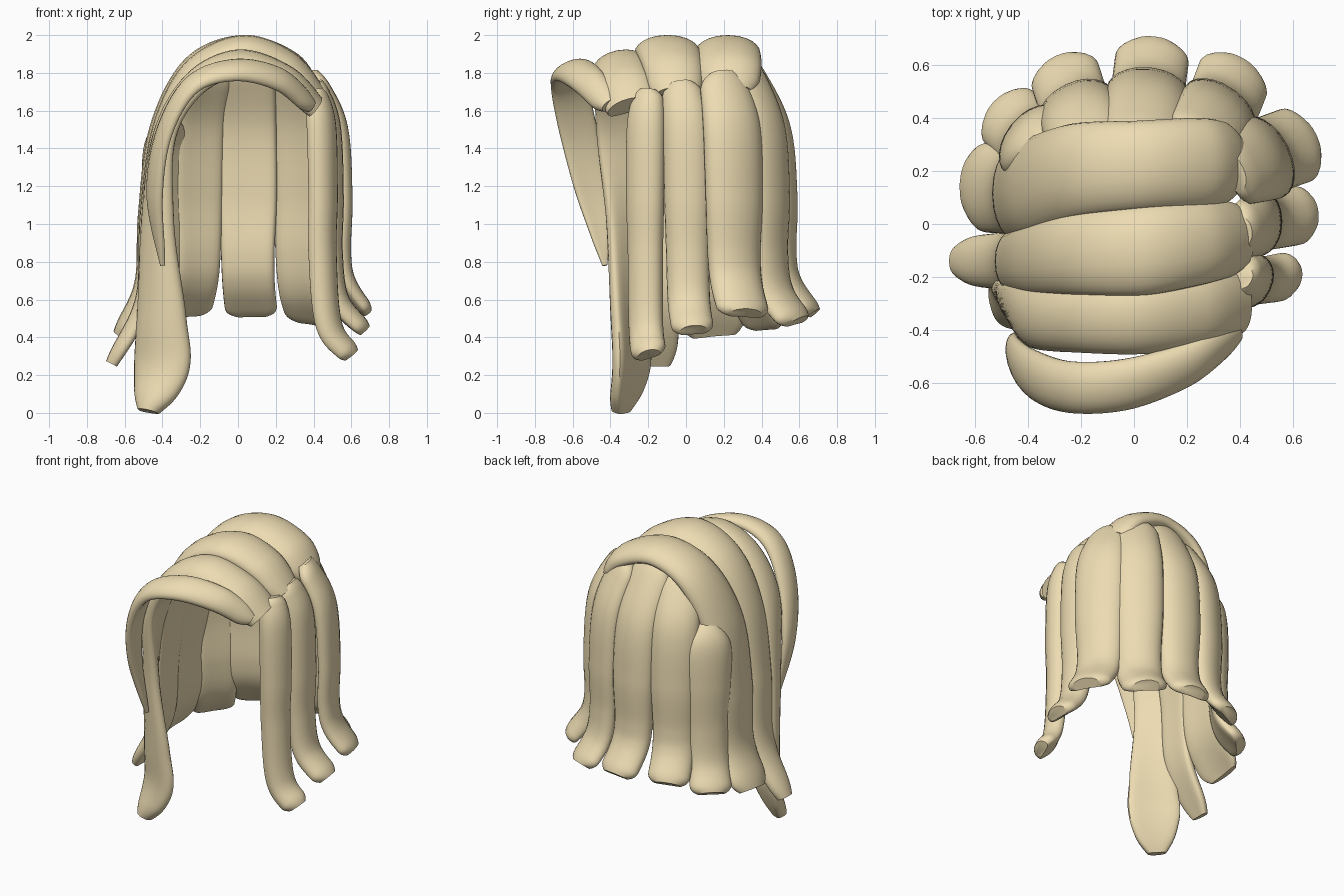
import bpy, bmesh, math
from mathutils import Vector

if "Cube" in bpy.data.objects:
    bpy.data.objects.remove(bpy.data.objects["Cube"])

mat = bpy.data.materials.new("blonde_hair")
mat.diffuse_color = (0.85, 0.72, 0.45, 1)
mat.use_nodes = True
mat.node_tree.nodes["Principled BSDF"].inputs["Base Color"].default_value = mat.diffuse_color
SIDES, STEPS = 24, 12


def spline(vals, t):
    """Catmull-Rom value at t in 0..1 through a list of vectors."""
    n = len(vals) - 1
    i = min(int(t * n), n - 1)
    f = t * n - i
    b, c = vals[i], vals[i + 1]
    a = vals[i - 1] if i > 0 else b * 2 - c
    d = vals[i + 2] if i + 2 <= n else c * 2 - b
    return 0.5 * (b * 2 + (c - a) * f + (a * 2 - b * 5 + c * 4 - d) * f * f
                  + (b * 3 - a - c * 3 + d) * f ** 3)


def lock(name, path, sizes, across, facing=1, arch=0.2, root_round=0.8):
    """Sweep a curved lens section along path; sizes = (half width, half thickness),
    across = width direction per path point, facing = which way the bulge points."""
    pts = [Vector(p) for p in path]
    dims = [Vector((w, h, 0)) for w, h in sizes]
    dirs = [Vector(a) for a in across]
    total = STEPS * (len(pts) - 1)
    bm = bmesh.new()
    rings = []
    for k in range(total + 1):
        t = k / total
        p = spline(pts, t)
        tan = (spline(pts, min(t + .01, 1)) - spline(pts, max(t - .01, 0))).normalized()
        width_dir = spline(dirs, t)
        side = (width_dir - tan * width_dir.dot(tan)).normalized()
        out = tan.cross(side) * facing
        w, h = spline(dims, t)[:2]
        # Round off both ends
        e = max(0, 1 - min(t, 1 - t) / 0.06)
        r = math.sqrt(1 - ((root_round if t < .5 else 0.75) * e) ** 2)
        w, h = w * r, h * (0.4 + 0.6 * r)
        ring = []
        for j in range(SIDES):
            ang = 2 * math.pi * j / SIDES
            c, s = math.cos(ang), math.sin(ang)
            u = math.copysign(abs(c) ** 0.8, c)
            v = math.copysign(abs(s) ** 0.8, s)
            ring.append(bm.verts.new(p + side * w * u + out * (h * v - arch * w * u * u)))
        rings.append(ring)
    for ra, rb in zip(rings, rings[1:]):
        for j in range(SIDES):
            bm.faces.new((ra[j], ra[(j + 1) % SIDES], rb[(j + 1) % SIDES], rb[j]))
    bm.faces.new(rings[0])
    bm.faces.new(rings[-1])
    bmesh.ops.recalc_face_normals(bm, faces=bm.faces)
    me = bpy.data.meshes.new(name)
    bm.to_mesh(me)
    bm.free()
    ob = bpy.data.objects.new(name, me)
    bpy.context.collection.objects.link(ob)
    me.materials.append(mat)
    bpy.context.view_layer.objects.active = ob
    ob.select_set(True)
    bpy.ops.object.shade_smooth_by_angle(angle=math.radians(45))
    ob.select_set(False)


Y = (0, 1, 0)
# Crown locks sweep over the head from right to left, then hang down
lock("crown_lock_back",
     [(.39, .23, 1.71), (.27, .23, 1.86), (.02, .22, 1.94), (-.24, .2, 1.83),
      (-.41, .14, 1.5), (-.48, .12, 1.05), (-.50, .12, .68), (-.63, .15, .42)],
     [(.15, .055), (.17, .06), (.17, .06), (.18, .06), (.19, .06), (.18, .05), (.16, .05), (.18, .04)],
     [Y] * 8, -1, 0.18, 0.6)
lock("crown_lock_middle",
     [(.41, -.05, 1.69), (.26, -.07, 1.86), (.02, -.1, 1.94), (-.24, -.11, 1.81),
      (-.40, -.13, 1.5), (-.47, -.14, 1.05), (-.50, -.14, .6), (-.67, -.14, .26)],
     [(.14, .06), (.16, .06), (.17, .06), (.16, .06), (.14, .055), (.12, .05), (.11, .045), (.09, .04)],
     [Y] * 8, -1, 0.18, 0.5)
lock("crown_lock_front",
     [(.41, -.29, 1.63), (.25, -.33, 1.78), (0, -.355, 1.86), (-.24, -.36, 1.74),
      (-.40, -.35, 1.45), (-.44, -.33, 1.0), (-.42, -.32, .5), (-.42, -.31, .24), (-.48, -.35, .01)],
     [(.15, .055), (.15, .06), (.145, .06), (.13, .06), (.125, .055), (.12, .05), (.15, .05), (.165, .05), (.09, .05)],
     [(0, 1, .2)] * 4 + [(-.15, 1, 0), (-.6, .8, 0), (-.85, .55, 0), (-.85, .5, 0), (-.85, .5, 0)],
     -1, 0.2, 0.5)
# Loose fringe standing away from the forehead
lock("fringe_lock",
     [(.39, -.41, 1.63), (.22, -.53, 1.775), (-.02, -.61, 1.825), (-.25, -.62, 1.74),
      (-.40, -.57, 1.48), (-.45, -.50, 1.15), (-.40, -.43, .78)],
     [(.07, .035), (.09, .04), (.1, .04), (.1, .04), (.1, .035), (.085, .03), (.02, .015)],
     [(.2, 1, .5), (.1, 1, .5), (0, 1, .4), (-.1, 1, .2), (-.2, 1, 0), (-.3, 1, 0), (-.4, 1, 0)], -1)

# Hanging locks round the right side and back: root, mid x/y, tip, half width, root taper
hanging = [
    ("right_lock_front", (.41, -.20, 1.71), (.46, -.225), (.605, -.2, .31), .105, .75),
    ("right_lock_middle", (.41, -.03, 1.75), (.5, .01), (.67, .04, .44), .125, .8),
    ("right_lock_rear", (.38, .20, 1.80), (.525, .27), (.665, .32, .53), .165, .8),
    ("back_lock_right", (.26, .31, 1.85), (.345, .455), (.40, .60, .49), .16, .9),
    ("back_lock_middle", (.04, .32, 1.88), (.055, .53), (.075, .68, .53), .155, 1),
    ("back_lock_left", (-.17, .29, 1.82), (-.235, .47), (-.28, .61, .53), .15, .95),
    ("left_lock_rear", (-.35, .27, 1.56), (-.415, .34), (-.51, .44, .46), .15, .4),
]
for name, root, (mx, my), tip, w, taper in hanging:
    rx, ry, rz = root
    across = Vector((-my, mx, 0)).normalized()
    lock(name,
         [root, (rx * .2 + mx * .8, ry * .2 + my * .8, min(1.53, rz - .14)), (mx, my, 1.15),
          (mx * .99, my * .99, .85), (mx * .8 + tip[0] * .2, my * .8 + tip[1] * .2, tip[2] + .16), tip],
         [(w * taper, .05), (w, .06), (w, .06), (w * .92, .06), (w * .9, .055), (w * .9, .045)],
         [across] * 6)
